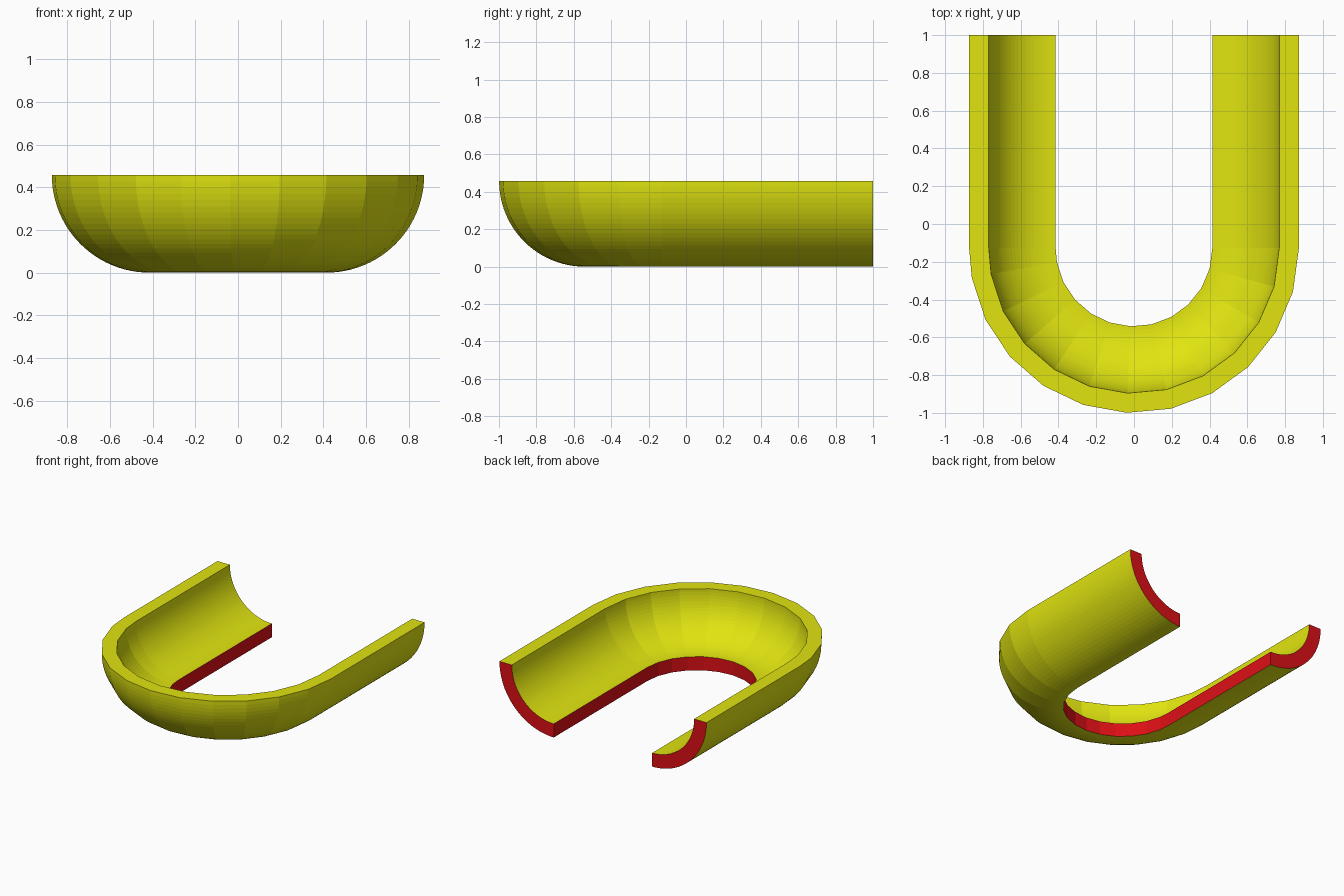
import bpy, bmesh
from math import sin, cos, pi, radians

if "Cube" in bpy.data.objects:
    bpy.data.objects.remove(bpy.data.objects["Cube"])

R_EDGE = 0.415            # half gap between the inner edges
R_OUT, R_IN = 0.458, 0.354  # trough radii
Y_BEND, Y_BACK = -0.127, 1.0
ARC_SEGS = 24


def material(name, rgb):
    m = bpy.data.materials.new(name)
    m.diffuse_color = (*rgb, 1)
    m.use_nodes = True
    m.node_tree.nodes["Principled BSDF"].inputs["Base Color"].default_value = m.diffuse_color
    return m


# Quarter-ring section as (distance from bend axis, height)
angles = [pi / 2 * i / ARC_SEGS for i in range(ARC_SEGS + 1)]
outer = [(R_EDGE + R_OUT * sin(a), R_OUT - R_OUT * cos(a)) for a in angles]
inner = [(R_EDGE + R_IN * sin(a), R_OUT - R_IN * cos(a)) for a in angles]
section = outer + inner[::-1]
n = len(section)

# U path stations: (angle from the front, y of the station centre)
step = 185 / 12
bend = [90 - step * i for i in range(12)] + [-90]
stations = [(90, Y_BACK)] + [(a, Y_BEND) for a in bend] + [(-90, Y_BACK)]

# Sweep the section along the path
bm = bmesh.new()
rings = []
for deg, yc in stations:
    a = radians(deg)
    rings.append([bm.verts.new((r * sin(a), yc - r * cos(a), z)) for r, z in section])
for r0, r1 in zip(rings, rings[1:]):
    for i in range(n):
        j = (i + 1) % n
        f = bm.faces.new((r0[i], r0[j], r1[j], r1[i]))
        f.material_index = 1 if i == n - 1 else 0   # red cut along the inner edge

# Red end sections, built as strips across the wall
for ring in (rings[0], rings[-1]):
    for i in range(ARC_SEGS):
        f = bm.faces.new((ring[i], ring[i + 1], ring[n - 2 - i], ring[n - 1 - i]))
        f.material_index = 1
bmesh.ops.recalc_face_normals(bm, faces=bm.faces)

mesh = bpy.data.meshes.new("u_trough")
bm.to_mesh(mesh)
bm.free()
mesh.materials.append(material("yellow", (0.75, 0.78, 0.005)))
mesh.materials.append(material("red", (0.72, 0.005, 0.008)))
trough = bpy.data.objects.new("u_trough", mesh)
bpy.context.collection.objects.link(trough)
